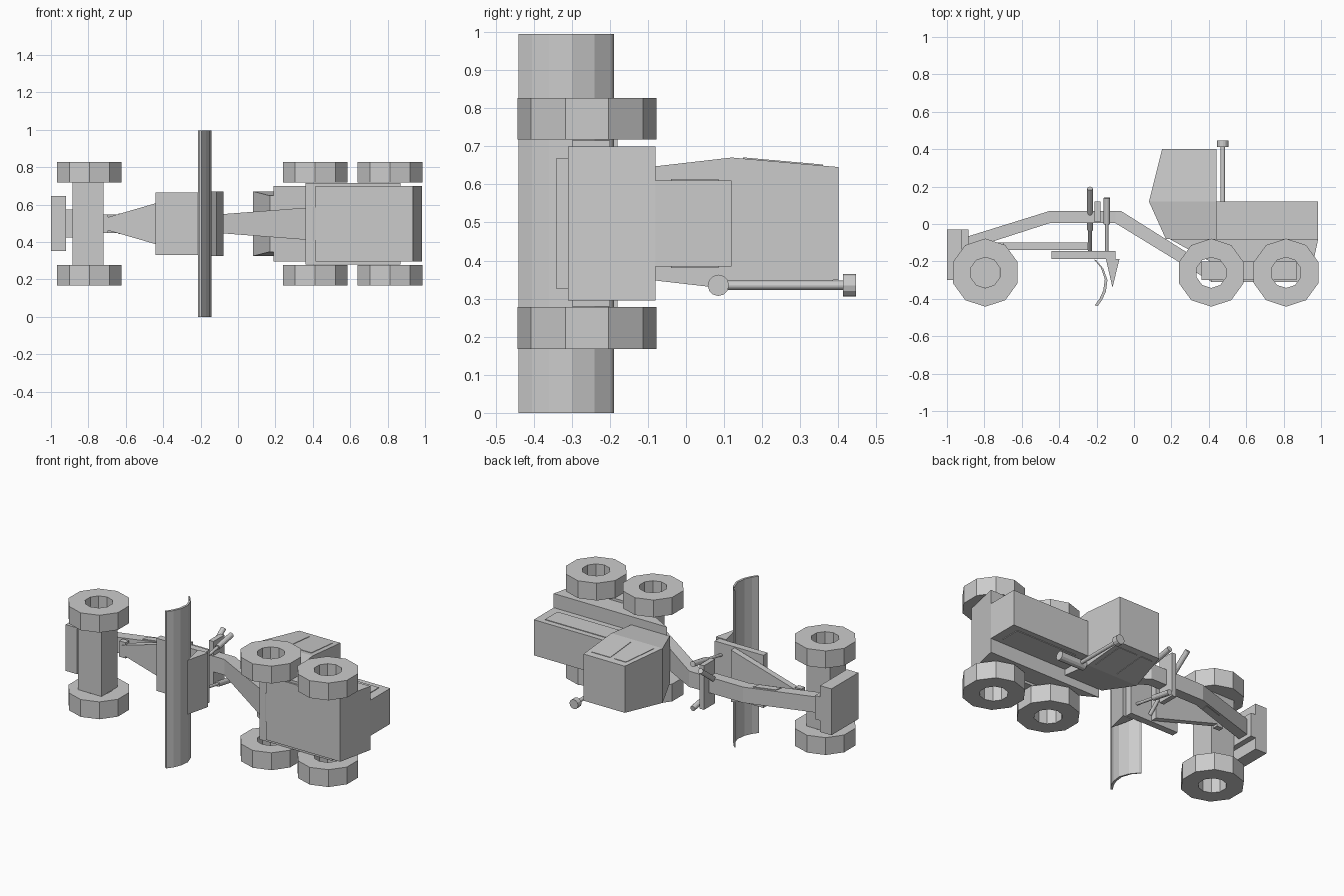
import bpy, bmesh, math
from mathutils import Vector

if "Cube" in bpy.data.objects:
    bpy.data.objects.remove(bpy.data.objects["Cube"], do_unlink=True)

ZC = 0.4975  # mid plane of the machine, which lies on its side

grey = bpy.data.materials.new("plain_grey")
grey.use_nodes = True
grey.diffuse_color = (0.6, 0.6, 0.6, 1)
grey.node_tree.nodes["Principled BSDF"].inputs["Base Color"].default_value = grey.diffuse_color


def finish(name, bm):
    bmesh.ops.recalc_face_normals(bm, faces=bm.faces)
    me = bpy.data.meshes.new(name)
    bm.to_mesh(me)
    bm.free()
    me.materials.append(grey)
    ob = bpy.data.objects.new(name, me)
    bpy.context.collection.objects.link(ob)
    return ob


def prism(name, pts, half, zc=ZC):
    """Side profile extruded both ways; half is a number or a function of x, y."""
    bm = bmesh.new()
    h = half if callable(half) else (lambda x, y: half)
    low = [bm.verts.new((x, y, zc - h(x, y))) for x, y in pts]
    top = [bm.verts.new((x, y, zc + h(x, y))) for x, y in pts]
    bm.faces.new(low)
    bm.faces.new(top)
    n = len(pts)
    for i in range(n):
        j = (i + 1) % n
        bm.faces.new((low[i], low[j], top[j], top[i]))
    return finish(name, bm)


def box(name, x0, x1, y0, y1, half):
    return prism(name, [(x0, y0), (x1, y0), (x1, y1), (x0, y1)], half)


def rod(name, a, b, r, sides=12):
    a, b = Vector(a), Vector(b)
    bm = bmesh.new()
    bmesh.ops.create_cone(bm, cap_ends=True, segments=sides, radius1=r, radius2=r,
                          depth=(b - a).length)
    bm.transform((b - a).to_track_quat('Z', 'Y').to_matrix().to_4x4())
    bmesh.ops.translate(bm, vec=(a + b) / 2, verts=bm.verts)
    return finish(name, bm)


def wheel(name, x, y, z, r=0.182, hole=0.082, half=0.055, sides=10):
    bm = bmesh.new()
    rings = []
    for radius, dz in ((r, -half), (r, half), (hole, half), (hole, -half)):
        rings.append([bm.verts.new((x + radius * math.sin(math.tau * k / sides),
                                    y + radius * math.cos(math.tau * k / sides),
                                    z + dz)) for k in range(sides)])
    for i in range(4):
        a, b = rings[i], rings[(i + 1) % 4]
        for k in range(sides):
            m = (k + 1) % sides
            bm.faces.new((a[k], a[m], b[m], b[k]))
    return finish(name, bm)


# Wheels and axles
for side, s in (("left", 1), ("right", -1)):
    for spot, x in (("front", -0.795), ("middle", 0.413), ("rear", 0.813)):
        wheel(f"{spot}_{side}_wheel", x, -0.26, ZC + s * 0.275)
box("front_axle", -0.885, -0.72, -0.34, -0.18, 0.22)
box("tandem_case", 0.36, 0.87, -0.30, -0.2, 0.218)

# Chassis and engine hood
prism("chassis", [(0.19, -0.08), (0.985, -0.08), (0.935, -0.31), (0.415, -0.31),
                  (0.415, -0.205)], 0.2025)
box("engine_hood", 0.43, 0.985, -0.08, 0.12, 0.113)
box("hood_side_panel", 0.5, 0.93, -0.04, 0.085, 0.117)

# Cab, widest at the waist
WAIST = 0.12


def cab_half(x, y):
    if y < WAIST:
        return 0.15 + 0.023 * (y + 0.08) / 0.2
    return 0.173 - 0.025 * (y - WAIST) / 0.28


def window_half(x, y):
    return cab_half(x, y) + 0.003


prism("cab_lower", [(0.17, -0.08), (0.44, -0.08), (0.44, WAIST), (0.08, WAIST)], cab_half)
prism("cab_upper", [(0.08, WAIST), (0.44, WAIST), (0.44, 0.4), (0.15, 0.4)], cab_half)
prism("front_side_window", [(0.12, 0.15), (0.25, 0.15), (0.25, 0.36), (0.17, 0.36)], window_half)
box("rear_side_window", 0.28, 0.41, 0.15, 0.36, window_half)

# Exhaust
EZ = 0.335
rod("muffler", (0.44, 0.085, EZ), (0.62, 0.085, EZ), 0.028)
rod("exhaust_stack", (0.475, 0.085, EZ), (0.475, 0.42, EZ), 0.012)
rod("exhaust_cap", (0.475, 0.412, EZ), (0.475, 0.447, EZ), 0.03)


# Main frame: arched beam that widens toward the chassis
def beam_half(x, y):
    return 0.05 + max(0, x + 0.08) * 0.08


prism("front_beam", [(-0.9, -0.14), (-0.45, 0.005), (-0.45, 0.07), (-0.9, -0.07)], 0.05)
box("middle_beam", -0.45, -0.09, 0.005, 0.07, 0.05)
prism("rear_beam", [(-0.1, 0.005), (0.415, -0.31), (0.415, -0.235), (-0.07, 0.07),
                    (-0.1, 0.07)], beam_half)
prism("beam_side_plate", [(-0.64, -0.045), (-0.51, -0.005), (-0.5, 0.04), (-0.63, 0.0)], 0.054)

# Front block and push plate
box("front_block", -0.98, -0.885, -0.23, -0.03, 0.075)
box("push_plate_upper", -1.0, -0.92, -0.13, -0.03, 0.147)
box("push_plate", -1.0, -0.92, -0.3, -0.13, 0.147)

# Drawbar, turntable and blade bracket
box("drawbar_hitch", -0.74, -0.695, -0.135, -0.1, 0.05)
box("drawbar", -0.72, -0.245, -0.138, -0.1, lambda x, y: 0.028 + (x + 0.72) * 0.29)
box("turntable", -0.442, -0.1, -0.188, -0.145, 0.167)
prism("blade_bracket", [(-0.15, -0.188), (-0.078, -0.188), (-0.115, -0.34)], 0.172)

# Curved blade
outer = [(-0.2, -0.195), (-0.163, -0.24), (-0.142, -0.3), (-0.15, -0.36), (-0.17, -0.405),
         (-0.195, -0.44)]
inner = [(x - 0.014, y + 0.006) for x, y in outer]
for i in range(len(outer) - 1):
    prism(f"blade_strip_{i + 1}", [outer[i], outer[i + 1], inner[i + 1], inner[i]], ZC)

# Lift yoke and cylinders
box("lift_yoke", -0.21, -0.18, 0.01, 0.12, 0.14)
for side, s in (("left", 1), ("right", -1)):
    rod(f"{side}_lift_rod", (-0.145, -0.15, ZC + s * 0.09), (-0.145, 0.02, ZC + s * 0.12), 0.009)
    rod(f"{side}_lift_cylinder", (-0.145, 0.0, ZC + s * 0.116), (-0.145, 0.14, ZC + s * 0.141), 0.017)
rod("shift_rod", (-0.235, -0.14, ZC - 0.13), (-0.235, 0.0, ZC + 0.0), 0.011)
rod("shift_cylinder", (-0.235, -0.03, ZC - 0.028), (-0.235, 0.19, ZC + 0.14), 0.016)
